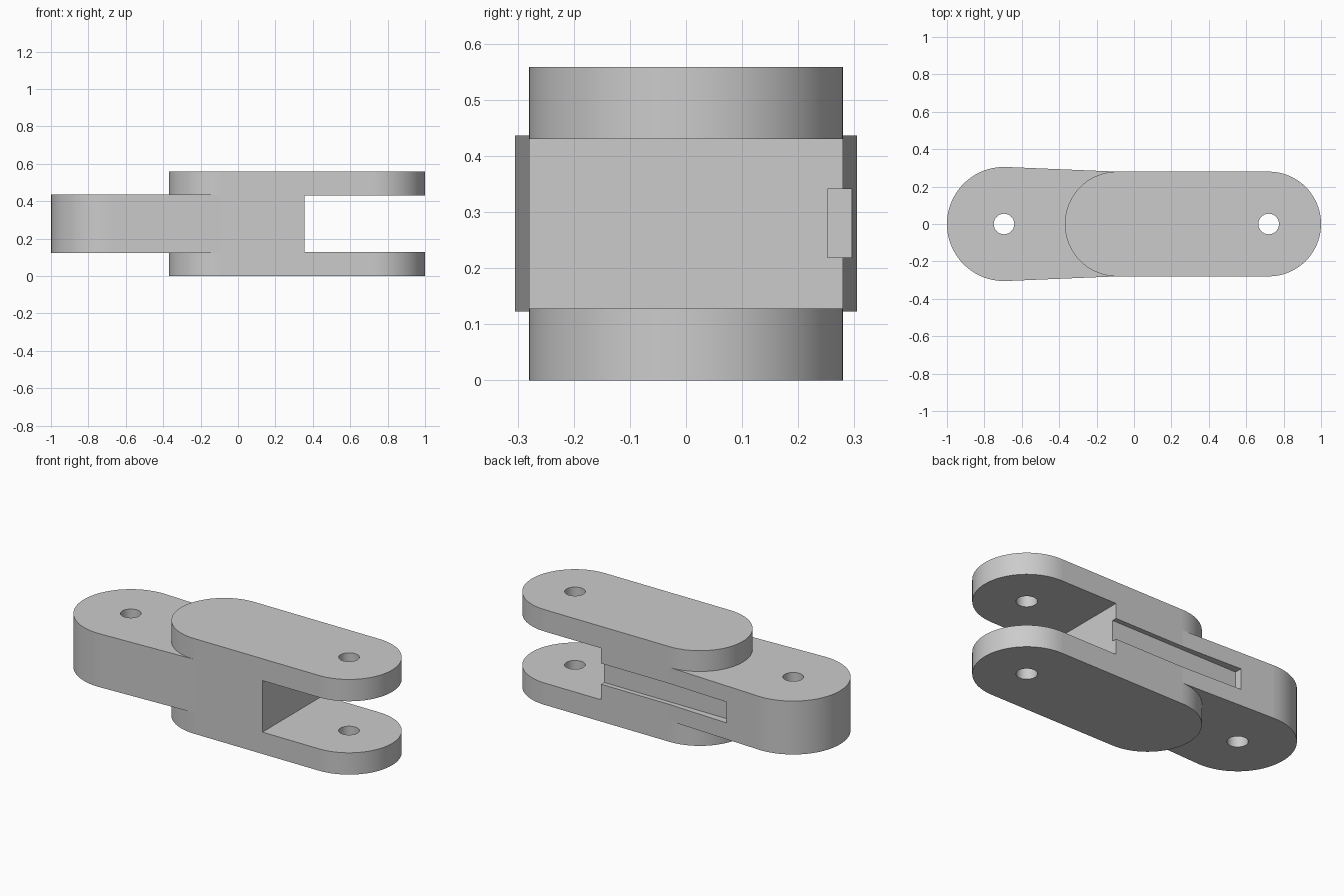
import bpy, bmesh
from math import pi, sin, cos, asin, radians

if "Cube" in bpy.data.objects:
    bpy.data.objects.remove(bpy.data.objects["Cube"])

grey = bpy.data.materials.new("plain_grey")
grey.use_nodes = True
grey.diffuse_color = (0.6, 0.6, 0.6, 1)
grey.node_tree.nodes["Principled BSDF"].inputs["Base Color"].default_value = (0.6, 0.6, 0.6, 1)


def arc(cx, radius, start, end, steps=40):
    return [(cx + radius * cos(start + (end - start) * i / steps),
             radius * sin(start + (end - start) * i / steps)) for i in range(steps + 1)]


def prism(name, outline, low, high):
    """Extrude a flat outline from one height to another."""
    bm = bmesh.new()
    base = bm.faces.new([bm.verts.new((x, y, low)) for x, y in outline])
    top = bmesh.ops.extrude_face_region(bm, geom=[base])["geom"]
    bmesh.ops.translate(bm, vec=(0, 0, high - low),
                        verts=[v for v in top if isinstance(v, bmesh.types.BMVert)])
    bmesh.ops.recalc_face_normals(bm, faces=bm.faces)
    mesh = bpy.data.meshes.new(name)
    bm.to_mesh(mesh)
    bm.free()
    mesh.materials.append(grey)
    obj = bpy.data.objects.new(name, mesh)
    bpy.context.collection.objects.link(obj)
    return obj


def combine(target, other, operation):
    """Apply a boolean and discard the helper."""
    mod = target.modifiers.new("boolean", 'BOOLEAN')
    mod.operation = operation
    mod.solver = 'EXACT'
    mod.object = other
    bpy.context.view_layer.objects.active = target
    bpy.ops.object.modifier_apply(modifier=mod.name)
    bpy.data.objects.remove(other)


HALF = 0.28          # half width of the fork
TIP = 0.305          # radius of the tongue end
TONGUE_X, INNER_X, FORK_X = -0.695, -0.09, 0.72
HEIGHT, PLATE = 0.558, 0.128

# Tongue: round end tapering tangentially into the straight block
tilt = asin((TIP - HALF) / (INNER_X - TONGUE_X))
tongue = arc(TONGUE_X, TIP, pi / 2 - tilt, 3 * pi / 2 + tilt)
tongue += [(INNER_X, -HALF), (0.355, -HALF), (0.355, HALF), (INNER_X, HALF)]
link = prism("clevis_link", tongue, 0.123, 0.436)

# Fork plates above and below
capsule = arc(FORK_X, HALF, -pi / 2, pi / 2) + arc(INNER_X, HALF, pi / 2, 3 * pi / 2)
for name, low in (("lower_fork_plate", 0), ("upper_fork_plate", HEIGHT - PLATE)):
    combine(link, prism(name, capsule, low, low + PLATE), 'UNION')

# Pin holes through both ends
for x in (TONGUE_X, FORK_X):
    ring = [(x + 0.055 * cos(2 * pi * i / 48), 0.055 * sin(2 * pi * i / 48)) for i in range(48)]
    combine(link, prism("hole_cutter", ring, -0.1, HEIGHT + 0.1), 'DIFFERENCE')

# Long groove in the back side, open at the fork
groove = [(-0.47, 0.252), (0.4, 0.252), (0.4, 0.4), (-0.47, 0.4)]
combine(link, prism("groove_cutter", groove, 0.219, 0.341), 'DIFFERENCE')

# Smooth the curved walls, keep the large faces flat
bpy.ops.object.select_all(action='DESELECT')
link.select_set(True)
bpy.context.view_layer.objects.active = link
bpy.ops.object.shade_smooth_by_angle(angle=radians(30))
for face in link.data.polygons:
    if face.area > 0.02 or abs(face.normal.z) > 0.9:
        face.use_smooth = False
